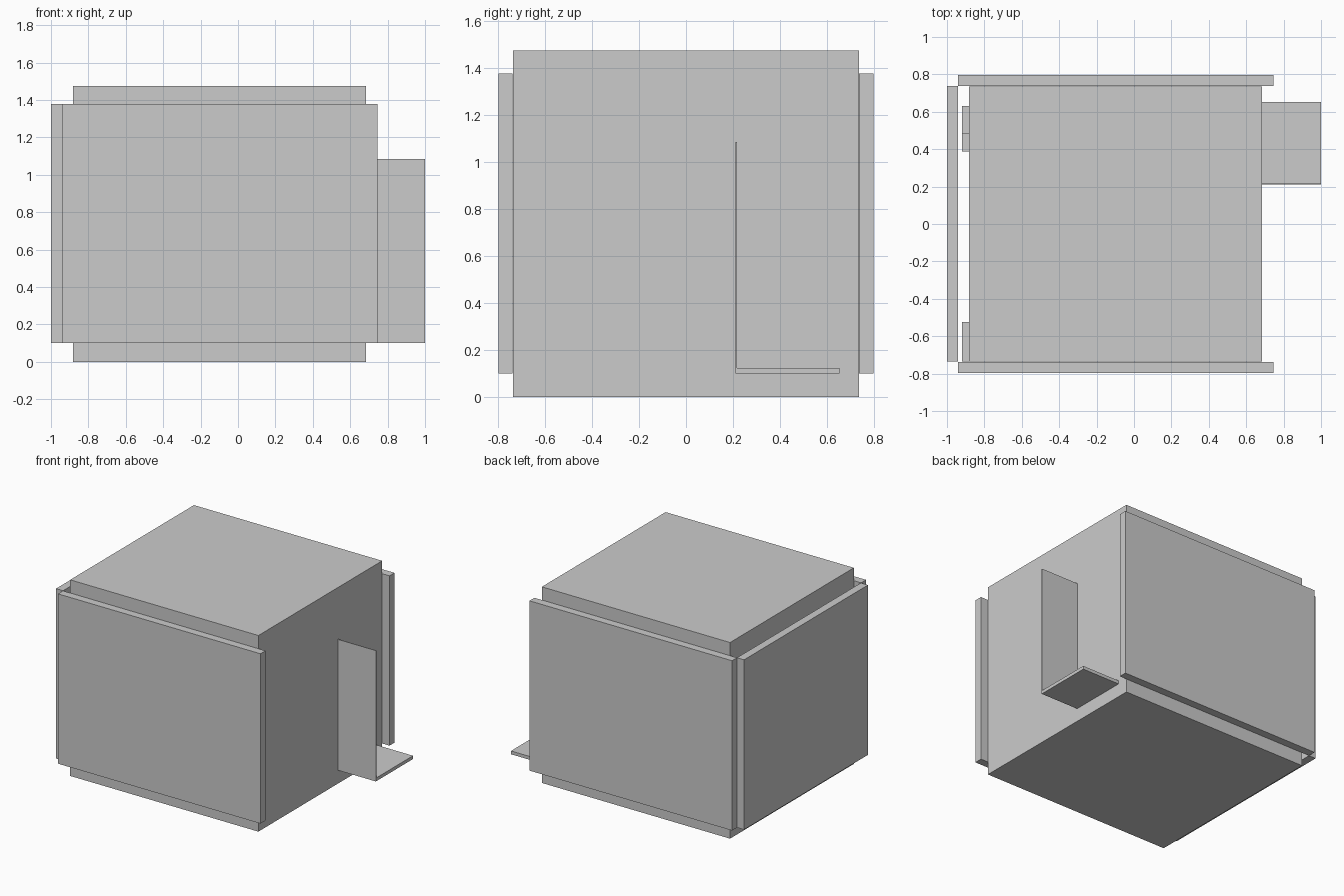
import bpy

if "Cube" in bpy.data.objects:
    bpy.data.objects.remove(bpy.data.objects["Cube"])

grey = bpy.data.materials.new("plain_grey")
grey.diffuse_color = (0.6, 0.6, 0.6, 1)
grey.use_nodes = True
grey.node_tree.nodes["Principled BSDF"].inputs["Base Color"].default_value = grey.diffuse_color


def box(name, x, y, z):
    """Axis-aligned box from (min, max) ranges."""
    bpy.ops.mesh.primitive_cube_add(size=1, location=[sum(r) / 2 for r in (x, y, z)])
    ob = bpy.context.object
    ob.name = name
    ob.scale = [r[1] - r[0] for r in (x, y, z)]
    bpy.ops.object.transform_apply(location=False, rotation=False, scale=True)
    ob.data.materials.append(grey)
    return ob


PANEL_Z = (0.1, 1.378)

# Main cabin block
box("main_body", (-0.882, 0.685), (-0.736, 0.736), (0, 1.476))

# Outer wall panels on the front, back and left
box("front_panel", (-0.941, 0.745), (-0.797, -0.738), PANEL_Z)
box("back_panel", (-0.941, 0.745), (0.738, 0.797), PANEL_Z)
box("left_panel", (-1.0, -0.941), (-0.736, 0.738), PANEL_Z)

# Small fittings in the gap behind the left panel
box("left_fitting_front", (-0.92, -0.882), (-0.736, -0.525), (0.5, 1.0))
box("left_fitting_middle", (-0.92, -0.882), (0.387, 0.482), (0.5, 0.9))
box("left_fitting_back", (-0.92, -0.882), (0.482, 0.632), (0.5, 1.0))

# Open door and the step beside it
box("door", (0.685, 1.0), (0.211, 0.216), (0.1, 1.085))
box("door_step", (0.685, 1.0), (0.216, 0.653), (0.1, 0.125))
